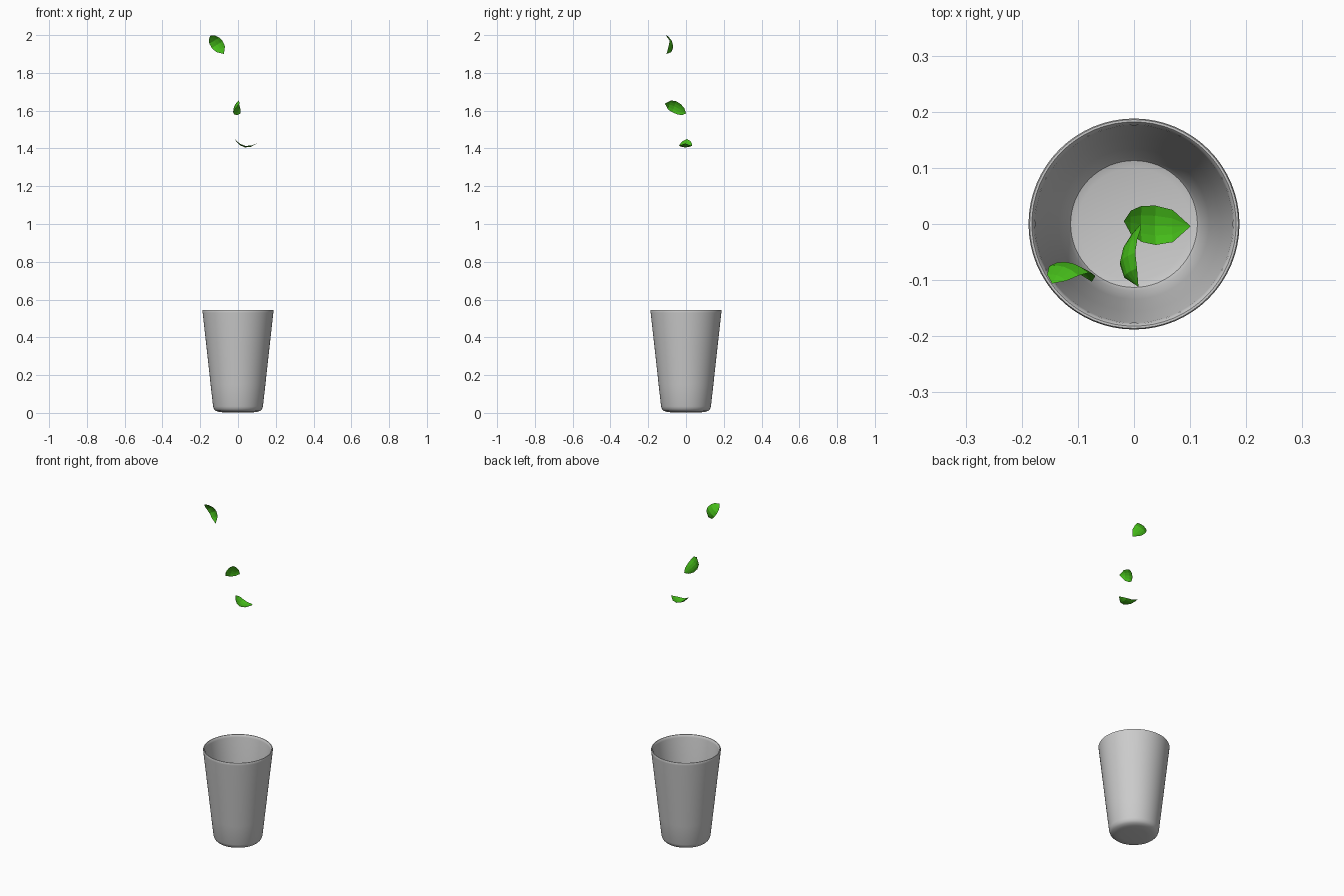
import bpy, bmesh, math
from mathutils import Vector

if "Cube" in bpy.data.objects:
    bpy.data.objects.remove(bpy.data.objects["Cube"])


def finish(name, bm):
    me = bpy.data.meshes.new(name)
    bm.normal_update()
    bm.to_mesh(me)
    bm.free()
    ob = bpy.data.objects.new(name, me)
    bpy.context.collection.objects.link(ob)
    return ob


def lathe(name, profile, sides):
    bm = bmesh.new()
    verts = [bm.verts.new((r, 0, z)) for r, z in profile]
    edges = [bm.edges.new(p) for p in zip(verts, verts[1:])]
    bmesh.ops.spin(bm, geom=verts + edges, cent=(0, 0, 0), axis=(0, 0, 1),
                   angle=math.tau, steps=sides, use_duplicate=False)
    bmesh.ops.remove_doubles(bm, verts=bm.verts, dist=1e-5)
    bmesh.ops.recalc_face_normals(bm, faces=bm.faces)
    return finish(name, bm)


# Tapered cup: rounded foot, thin wall, rounded lip, open hollow
cup = lathe("cup", [
    (0, 0.004), (0.07, 0.002), (0.10, 0.005), (0.118, 0.011), (0.127, 0.020),
    (0.132, 0.034), (0.145, 0.15), (0.167, 0.35), (0.187, 0.53),
    (0.188, 0.54), (0.186, 0.545), (0.182, 0.545), (0.178, 0.54),
    (0.176, 0.53), (0.155, 0.34), (0.134, 0.15), (0.119, 0.04),
    (0.113, 0.03), (0.10, 0.026), (0, 0.026)], 64)
bpy.context.view_layer.objects.active = cup
cup.select_set(True)
bpy.ops.object.shade_smooth_by_angle(angle=math.radians(40))

green = bpy.data.materials.new("leaf_green")
green.diffuse_color = (0.06, 0.50, 0.01, 1)
green.use_nodes = True
green.node_tree.nodes["Principled BSDF"].inputs["Base Color"].default_value = green.diffuse_color

# Leaf outline: position along the midrib, half width as a share of the maximum
OUTLINE = [(0.12, 0.60), (0.30, 0.92), (0.52, 1.0), (0.76, 0.82)]


def leaf(name, base, mid, tip, side, half, fold):
    base, mid, tip = Vector(base), Vector(mid), Vector(tip)
    side = Vector(side).normalized()
    ctrl = 2 * mid - (base + tip) / 2
    lift = ((base + tip) / 2 - mid).normalized() * fold
    bm = bmesh.new()
    rows = []
    for t, w in OUTLINE:
        p = (1 - t) ** 2 * base + 2 * t * (1 - t) * ctrl + t * t * tip
        rows.append([bm.verts.new(p + side * half * w * s + lift * w * s * s)
                     for s in (-1, -0.5, 0, 0.5, 1)])
    # Blade strips between the rows, then fans closing on the two points
    for a, b in zip(rows, rows[1:]):
        for i in range(4):
            bm.faces.new((a[i], a[i + 1], b[i + 1], b[i]))
    first, last = bm.verts.new(base), bm.verts.new(tip)
    for i in range(4):
        bm.faces.new((first, rows[0][i + 1], rows[0][i]))
        bm.faces.new((last, rows[-1][i], rows[-1][i + 1]))
    bmesh.ops.recalc_face_normals(bm, faces=bm.faces)
    ob = finish(name, bm)
    ob.data.materials.append(green)


# Three falling leaves
leaf("lower_leaf", (-0.018, 0.005, 1.45), (0.035, -0.003, 1.406),
     (0.101, -0.004, 1.427), (0, 1, 0), 0.035, 0.008)
leaf("middle_leaf", (0.012, 0.0, 1.585), (-0.020, -0.060, 1.622),
     (0.008, -0.112, 1.638), (0.40, 0.30, 0.85), 0.034, 0.009)
leaf("upper_leaf", (-0.146, -0.106, 1.998), (-0.111, -0.070, 1.952),
     (-0.075, -0.103, 1.90), (0.80, -0.25, 0.50), 0.035, 0.008)
